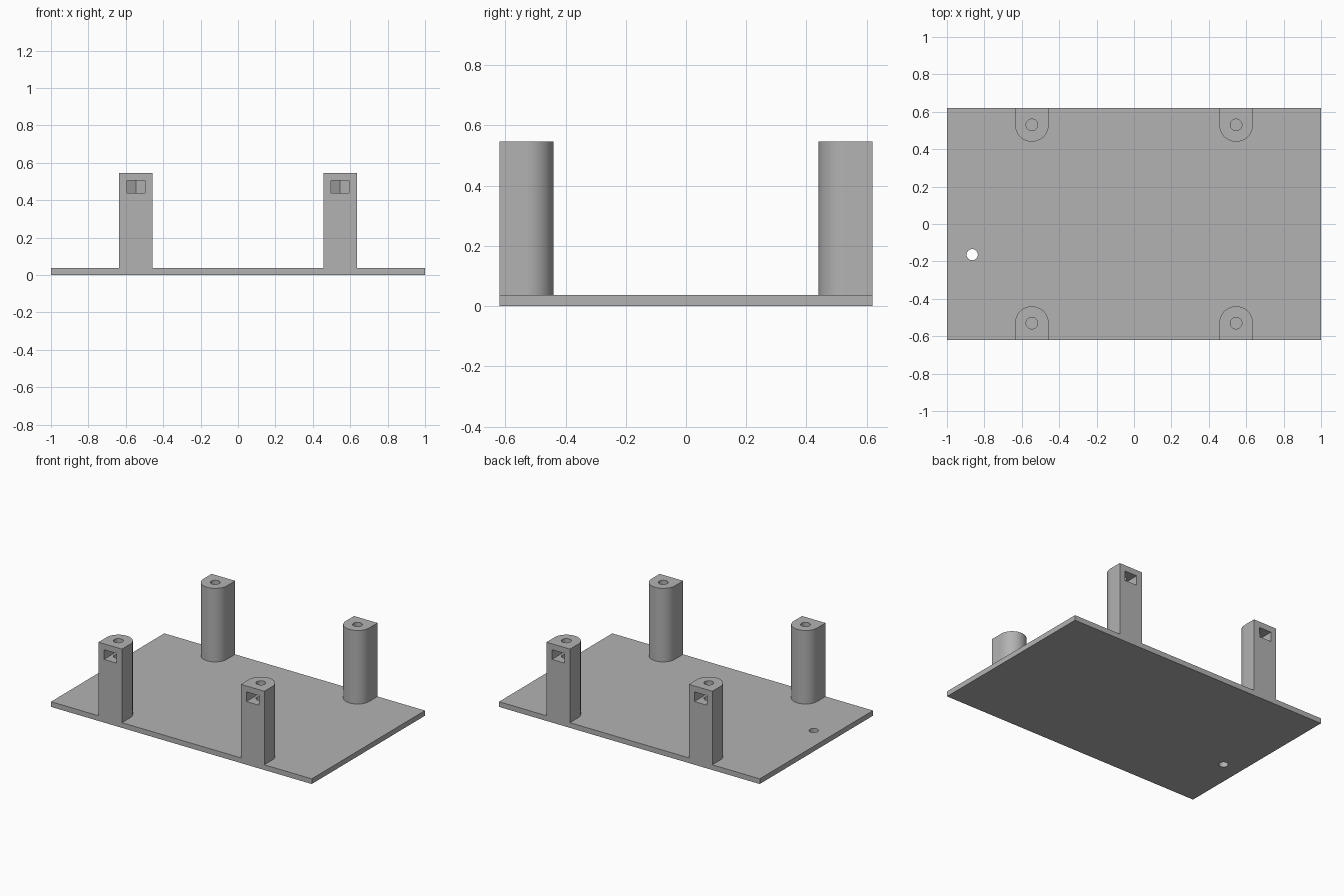
import bpy
import bmesh
from math import pi, cos, sin, radians

if "Cube" in bpy.data.objects:
    bpy.data.objects.remove(bpy.data.objects["Cube"])

HALF_DEPTH, PLATE_TOP, POST_TOP = 0.62, 0.036, 0.546
POST_X, POST_Y, POST_R, HOLE_R = 0.546, 0.53, 0.09, 0.031
SLOT_R, SLOT_LOW, SLOT_HIGH = 0.055, 0.438, 0.505

grey = bpy.data.materials.new("plain_grey")
grey.use_nodes = True
COLOUR = (0.45, 0.45, 0.45, 1)
grey.diffuse_color = COLOUR
grey.node_tree.nodes["Principled BSDF"].inputs["Base Color"].default_value = COLOUR


def prism(name, outline, low, high):
    """Extrude a flat outline between two heights."""
    bm = bmesh.new()
    base = bm.faces.new([bm.verts.new((x, y, low)) for x, y in outline])
    top = bmesh.ops.extrude_face_region(bm, geom=[base])["geom"]
    bmesh.ops.translate(bm, vec=(0, 0, high - low),
                        verts=[v for v in top if isinstance(v, bmesh.types.BMVert)])
    bmesh.ops.recalc_face_normals(bm, faces=bm.faces)
    mesh = bpy.data.meshes.new(name)
    bm.to_mesh(mesh)
    bm.free()
    mesh.materials.append(grey)
    obj = bpy.data.objects.new(name, mesh)
    bpy.context.collection.objects.link(obj)
    return obj


def arc(cx, cy, r, start, end, steps):
    return [(cx + r * cos(start + (end - start) * i / steps),
             cy + r * sin(start + (end - start) * i / steps)) for i in range(steps + 1)]


def circle(cx, cy, r, steps=32):
    return arc(cx, cy, r, 0, 2 * pi, steps)[:-1]


def cut(obj, cutter):
    """Subtract the cutter, then discard it."""
    mod = obj.modifiers.new("cut", "BOOLEAN")
    mod.operation, mod.solver, mod.object = "DIFFERENCE", "EXACT", cutter
    cutter.hide_render = True
    select(obj)
    bpy.ops.object.modifier_apply(modifier=mod.name)
    bpy.data.objects.remove(cutter)


def select(obj):
    bpy.ops.object.select_all(action="DESELECT")
    obj.select_set(True)
    bpy.context.view_layer.objects.active = obj


# Base plate with its small drilled hole
plate = prism("base_plate", [(-1, -HALF_DEPTH), (1, -HALF_DEPTH),
                             (1, HALF_DEPTH), (-1, HALF_DEPTH)], 0, PLATE_TOP)
cut(plate, prism("plate_drill", circle(-0.865, -0.164, 0.03), -0.1, 0.1))
parts = [plate]

# Four posts: flat outside, round inside, with a screw hole and a nut slot
for end, sy in (("front", -1), ("back", 1)):
    for side, sx in (("right", -1), ("left", 1)):
        cx = sx * POST_X
        round_side = arc(cx, POST_Y, POST_R, pi, 2 * pi, 32)
        outline = round_side + [(cx + POST_R, HALF_DEPTH), (cx - POST_R, HALF_DEPTH)]
        post = prism(f"{end}_{side}_post", [(x, sy * y) for x, y in outline],
                     PLATE_TOP, POST_TOP)
        cut(post, prism("screw_drill", circle(cx, sy * POST_Y, HOLE_R), 0.1, 0.7))

        # Nut slot: half hexagon inside, open to the outer face
        nut = arc(cx, POST_Y, SLOT_R, radians(210), radians(330), 2)
        nut += [(nut[2][0], 0.7), (nut[0][0], 0.7)]
        cut(post, prism("nut_slot", [(x, sy * y) for x, y in nut], SLOT_LOW, SLOT_HIGH))
        parts.append(post)

# Smooth the curved walls, keep corners crisp
for part in parts:
    select(part)
    bpy.ops.object.shade_smooth_by_angle(angle=radians(30))
